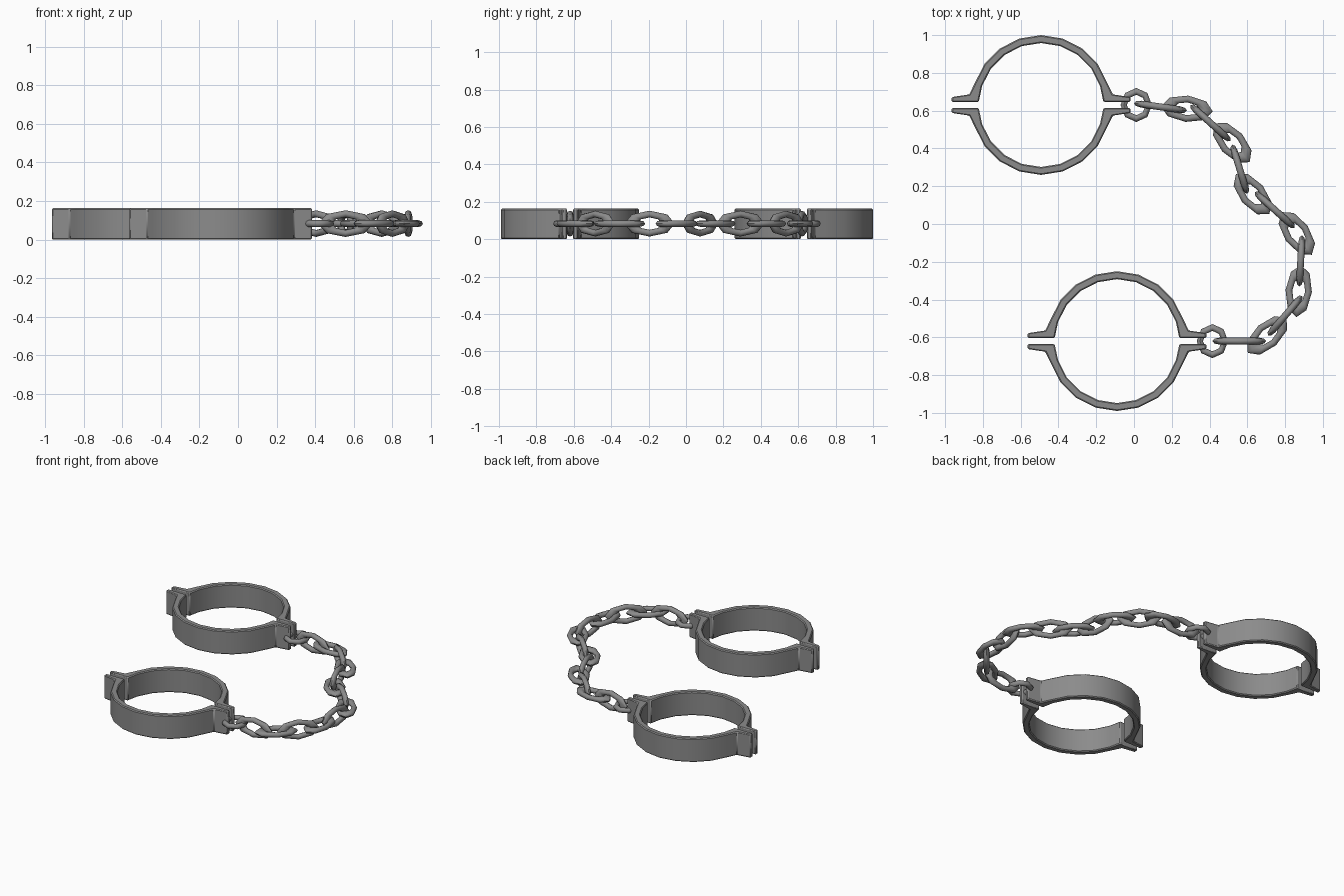
import bpy, bmesh
from math import cos, sin, pi, radians, atan2, hypot

cube = bpy.data.objects.get("Cube")
if cube:
    bpy.data.objects.remove(cube, do_unlink=True)

iron = bpy.data.materials.new("grey_iron")
iron.use_nodes = True
iron.diffuse_color = (0.26, 0.26, 0.26, 1)
iron.node_tree.nodes["Principled BSDF"].inputs["Base Color"].default_value = (0.26, 0.26, 0.26, 1)

HEIGHT = 0.163
MID = 0.083


def finish(name, bm, location, turn=0.0, smooth=40):
    bmesh.ops.recalc_face_normals(bm, faces=bm.faces)
    mesh = bpy.data.meshes.new(name)
    bm.to_mesh(mesh)
    bm.free()
    mesh.materials.append(iron)
    ob = bpy.data.objects.new(name, mesh)
    bpy.context.collection.objects.link(ob)
    ob.location = location
    ob.rotation_euler.z = turn
    bpy.ops.object.select_all(action='DESELECT')
    ob.select_set(True)
    bpy.context.view_layer.objects.active = ob
    bpy.ops.object.shade_smooth_by_angle(angle=radians(smooth))
    return ob


def half_cuff(name, x, y, side):
    """Half a band with a flat flange at each end, as an extruded strip."""
    angles = [radians(a) for a in range(18, 163, 18)]
    outer = [(0.473, 0.042), (0.38, 0.056)] + [(0.37 * cos(a), 0.37 * sin(a)) for a in angles]
    inner = [(0.473, 0.016), (0.33, 0.016)] + [(0.328 * cos(a), 0.328 * sin(a)) for a in angles]
    outer += [(-px, py) for px, py in outer[1::-1]]
    inner += [(-px, py) for px, py in inner[1::-1]]
    bm = bmesh.new()
    rings = []
    for o, i in zip(outer, inner):
        corners = [(o, 0), (o, HEIGHT), (i, HEIGHT), (i, 0)]
        rings.append([bm.verts.new((p[0], p[1] * side, z)) for p, z in corners])
    for a, b in zip(rings, rings[1:]):
        for k in range(4):
            n = (k + 1) % 4
            bm.faces.new((a[k], a[n], b[n], b[k]))
    bm.faces.new(rings[0])
    bm.faces.new(rings[-1])
    ob = finish(name, bm, (x, y, 0))
    bevel = ob.modifiers.new("worn_edges", 'BEVEL')
    bevel.width = 0.006
    bevel.segments = 1
    bevel.limit_method = 'ANGLE'
    bevel.angle_limit = radians(50)


def link(name, x, y, length, width, turn, upright, tube=0.018):
    """Stretched eight-sided ring; length and width are outer half sizes."""
    bm = bmesh.new()
    sides, around = 8, 8
    rows = []
    for i in range(sides):
        a = 2 * pi * i / sides
        row = []
        for j in range(around):
            b = 2 * pi * j / around
            r = 1 + (cos(b) - 1) * tube / width
            px, py, pz = length * r * cos(a), width * r * sin(a), tube * sin(b)
            row.append(bm.verts.new((px, -pz, py) if upright else (px, py, pz)))
        rows.append(row)
    for i in range(sides):
        a, b = rows[i], rows[(i + 1) % sides]
        for j in range(around):
            n = (j + 1) % around
            bm.faces.new((a[j], b[j], b[n], a[n]))
    finish(name, bm, (x, y, MID), turn, 50)


# Two cuffs, each of two halves
for label, x, y in (("rear", -0.492, 0.63), ("front", -0.09, -0.62)):
    half_cuff(label + "_cuff_back_half", x, y, 1)
    half_cuff(label + "_cuff_front_half", x, y, -1)

# Round links through the flanges
link("rear_end_link", 0.012, 0.63, 0.083, 0.09, 0, False)
link("front_end_link", 0.415, -0.62, 0.083, 0.09, 0, False)

# Flat links: centre and direction in degrees
flat = [(0.28, 0.61, -6), (0.52, 0.43, -48), (0.628, 0.158, -50), (0.862, -0.05, -55),
        (0.872, -0.355, -95), (0.705, -0.59, -138)]
for i, (x, y, deg) in enumerate(flat):
    link(f"flat_link_{i + 1}", x, y, 0.138, 0.07, radians(deg), False)

# Upright links: from one end to the other
upright = [(0, 0.64, 0.28, 0.6), (0.3, 0.63, 0.51, 0.44), (0.52, 0.42, 0.6, 0.16),
           (0.64, 0.17, 0.85, -0.02), (0.89, -0.06, 0.875, -0.33),
           (0.89, -0.38, 0.71, -0.59), (0.7, -0.62, 0.415, -0.62)]
for i, (x1, y1, x2, y2) in enumerate(upright):
    link(f"upright_link_{i + 1}", (x1 + x2) / 2, (y1 + y2) / 2,
         hypot(x2 - x1, y2 - y1) / 2, 0.069, atan2(y2 - y1, x2 - x1), True)
